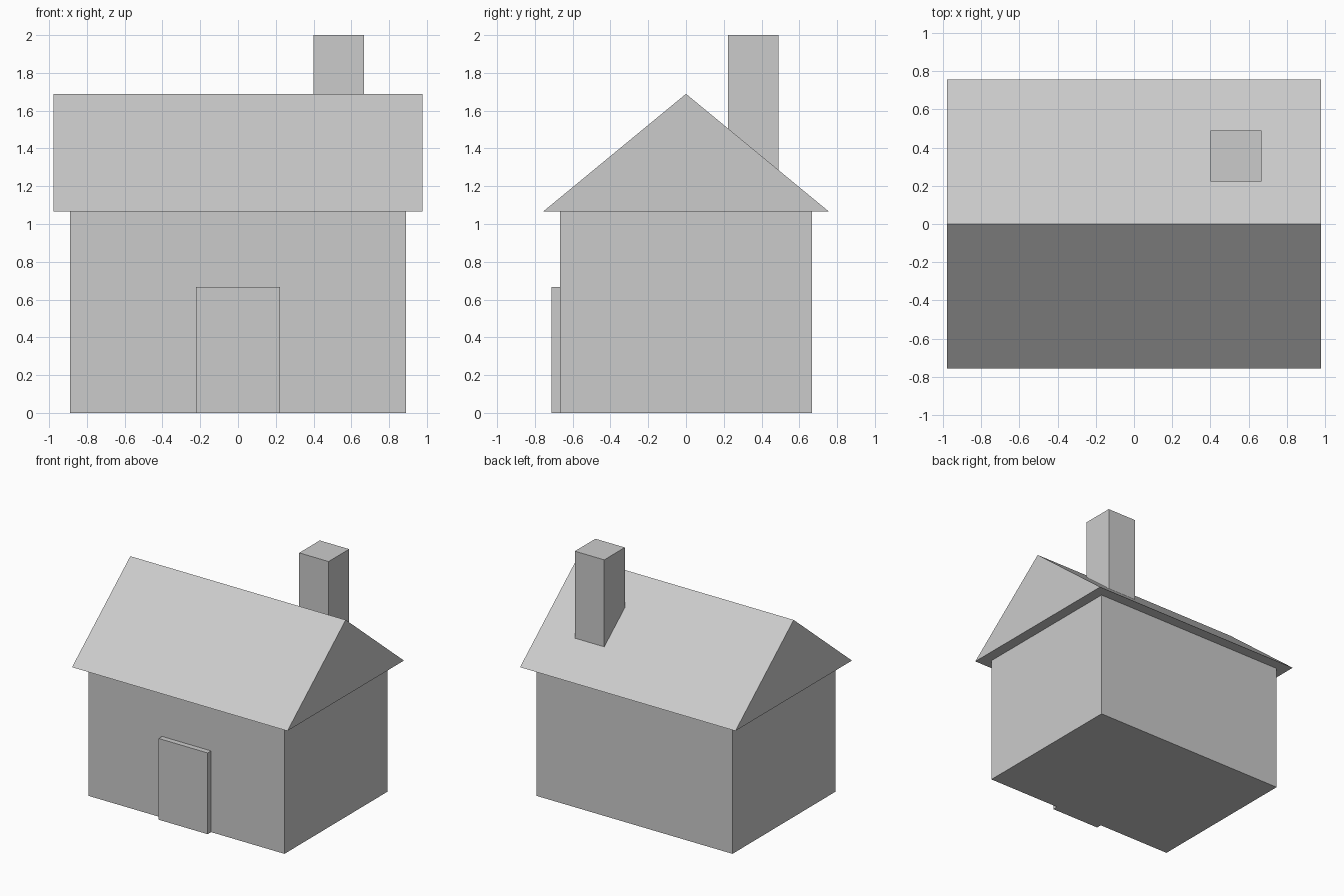
import bpy
import bmesh

if "Cube" in bpy.data.objects:
    bpy.data.objects.remove(bpy.data.objects["Cube"])

U = 4 / 9  # design unit: the house is 4.5 units tall


def make_object(name, bm):
    bmesh.ops.recalc_face_normals(bm, faces=bm.faces)
    mesh = bpy.data.meshes.new(name)
    bm.to_mesh(mesh)
    bm.free()
    obj = bpy.data.objects.new(name, mesh)
    bpy.context.collection.objects.link(obj)
    return obj


def box(name, low, high):
    bm = bmesh.new()
    bmesh.ops.create_cube(bm, size=1)
    for v in bm.verts:
        v.co = [U * (h if c > 0 else l) for c, l, h in zip(v.co, low, high)]
    return make_object(name, bm)


def prism_x(name, profile, half_length):
    """Extrude a (y, z) profile along x, centred on x = 0."""
    bm = bmesh.new()
    face = bm.faces.new([bm.verts.new((-half_length * U, y * U, z * U))
                         for y, z in profile])
    result = bmesh.ops.extrude_face_region(bm, geom=[face], use_keep_orig=True)
    verts = [g for g in result["geom"] if isinstance(g, bmesh.types.BMVert)]
    bmesh.ops.translate(bm, verts=verts, vec=(2 * half_length * U, 0, 0))
    return make_object(name, bm)


# Walls
box("walls", (-2, -1.5, 0), (2, 1.5, 2.4))

# Gabled roof overhanging the walls on every side
prism_x("roof", [(-1.7, 2.4), (1.7, 2.4), (0, 3.8)], 2.2)

# Door slab set into the front wall
box("door", (-0.5, -1.6, 0), (0.5, -1.4, 1.5))

# Chimney rising out of the back slope
box("chimney", (0.9, 0.5, 2.7), (1.5, 1.1, 4.5))
